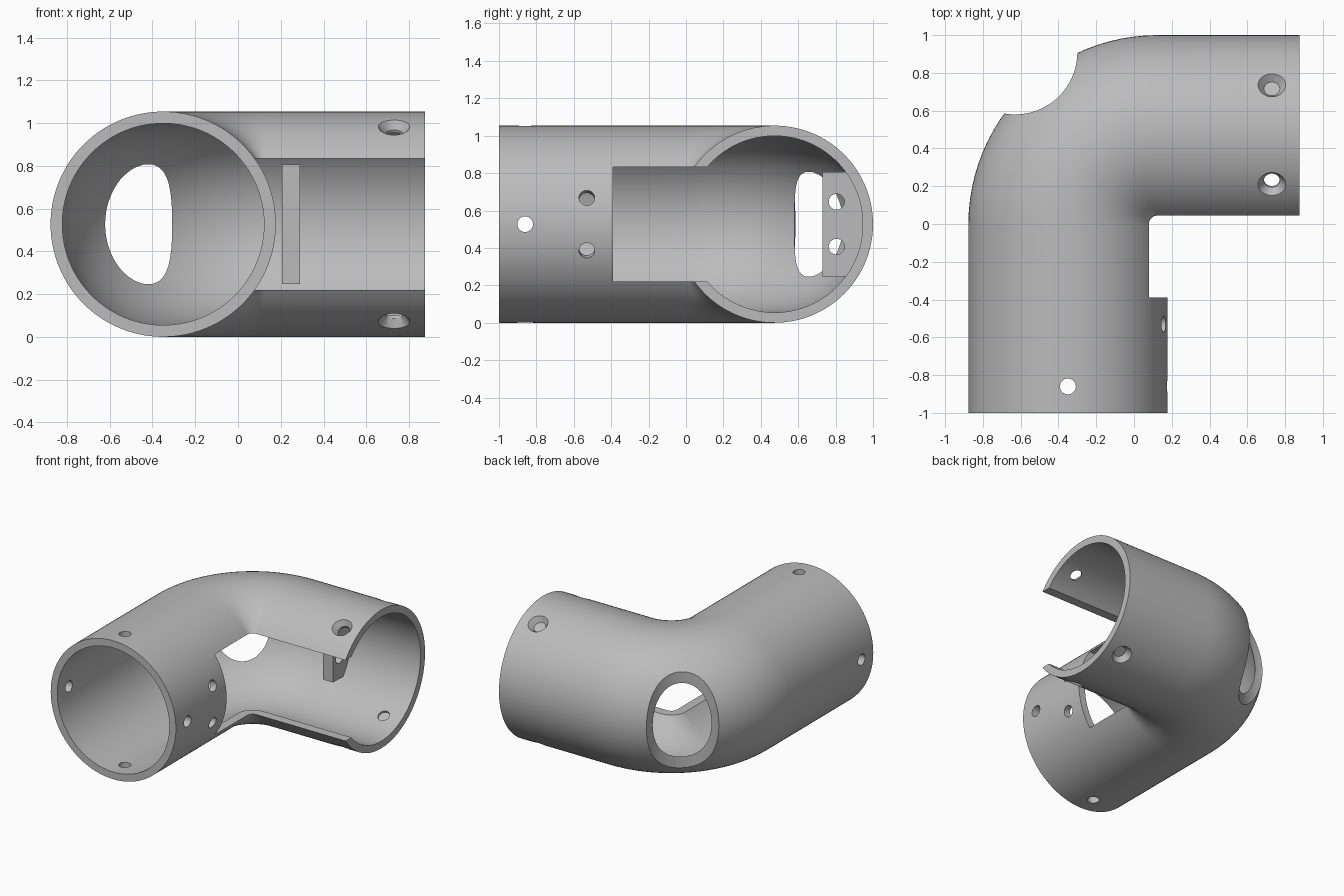
import bpy, bmesh
from math import sin, cos, asin, pi, sqrt, radians
from mathutils import Vector

if "Cube" in bpy.data.objects:
    bpy.data.objects.remove(bpy.data.objects["Cube"])

R_OUT, R_IN, BEND = 0.527, 0.472, 0.475   # pipe radii and bend radius
AX, BY, MID = -0.35, 0.473, 0.527         # leg axes and centre height
CX, CY = AX + BEND, BY - BEND             # bend centre
SLOT = 0.307                              # half height of the inner slot
ARC, GAP = 90, 20                         # segments round the wall and across the slot

grey = bpy.data.materials.new("light_grey")
grey.use_nodes = True
colour = (0.5, 0.5, 0.5, 1)
grey.diffuse_color = colour
grey.node_tree.nodes["Principled BSDF"].inputs["Base Color"].default_value = colour


def make_object(name, bm):
    bmesh.ops.recalc_face_normals(bm, faces=bm.faces)
    mesh = bpy.data.meshes.new(name)
    bm.to_mesh(mesh)
    bm.free()
    obj = bpy.data.objects.new(name, mesh)
    bpy.context.collection.objects.link(obj)
    mesh.materials.append(grey)
    return obj


def activate(obj):
    bpy.ops.object.select_all(action='DESELECT')
    obj.select_set(True)
    bpy.context.view_layer.objects.active = obj


def drill(target, start, end, r1, r2=None, segments=32):
    """Cut a straight or tapered round hole between two points."""
    start, end = Vector(start), Vector(end)
    axis = end - start
    bm = bmesh.new()
    bmesh.ops.create_cone(bm, cap_ends=True, segments=segments, radius1=r1,
                          radius2=r1 if r2 is None else r2, depth=axis.length)
    turn = axis.to_track_quat('Z', 'Y').to_matrix().to_4x4()
    bmesh.ops.transform(bm, matrix=turn, verts=bm.verts)
    bmesh.ops.translate(bm, vec=(start + end) / 2, verts=bm.verts)
    cutter = make_object("hole_cutter", bm)
    cutter.hide_render = True
    activate(target)
    mod = target.modifiers.new("hole", 'BOOLEAN')
    mod.operation, mod.solver, mod.object = 'DIFFERENCE', 'EXACT', cutter
    bpy.ops.object.modifier_apply(modifier=mod.name)
    bpy.data.objects.remove(cutter)


# Path stations: front leg, bend, side leg
stations = [("front", y) for y in (-1, -0.8, -0.6, -0.39, -0.2)]
stations += [("bend", i * pi / 48) for i in range(25)]
stations += [("side", x) for x in (0.3, 0.5, 0.7, 0.875)]
COLLAR = 3                                # first cells form a full ring


def place(station, u, dz):
    kind, t = station
    if kind == "front":
        return (AX - u, t, MID + dz)
    if kind == "side":
        return (t, BY + u, MID + dz)
    return (CX - (BEND + u) * cos(t), CY + (BEND + u) * sin(t), MID + dz)


def section(r):
    s = asin(SLOT / r)
    angles = [s + (2 * pi - 2 * s) * j / ARC for j in range(ARC)]
    angles += [-s + 2 * s * j / GAP for j in range(GAP)]
    return [(-r * cos(a), r * sin(a)) for a in angles]


# Elbow pipe: full ring at the front, open along the inside of the bend
bm = bmesh.new()
walls = [section(R_OUT), section(R_IN)]
count, cells = ARC + GAP, len(stations) - 1
cache = {}


def vert(i, j, w):
    key = (i, j % count, w)
    if key not in cache:
        cache[key] = bm.verts.new(place(stations[i], *walls[w][j % count]))
    return cache[key]


def solid(i, j):
    return 0 <= i < cells and (j % count < ARC or i < COLLAR)


for i in range(cells):
    for j in range(count):
        if not solid(i, j):
            continue
        for w in (0, 1):
            bm.faces.new([vert(i, j, w), vert(i + 1, j, w),
                          vert(i + 1, j + 1, w), vert(i, j + 1, w)])
        borders = [((i - 1, j), (i, j), (i, j + 1)),
                   ((i + 1, j), (i + 1, j), (i + 1, j + 1)),
                   ((i, j - 1), (i, j), (i + 1, j)),
                   ((i, j + 1), (i, j + 1), (i + 1, j + 1))]
        for neighbour, p, q in borders:
            if not solid(*neighbour):
                bm.faces.new([vert(*p, 0), vert(*q, 0), vert(*q, 1), vert(*p, 1)])
pipe = make_object("elbow_pipe", bm)

# Large opening on the outside of the bend
drill(pipe, (-0.63, 0.91, -0.2), (-0.63, 0.91, 1.3), 0.33, segments=96)


def front_hole(angle, y):
    d = Vector((cos(angle), 0, sin(angle)))
    c = Vector((AX, y, MID))
    drill(pipe, c + d * 0.4, c + d * 0.6, 0.042)


# Plain holes round the front leg
for k in range(4):
    front_hole(k * pi / 2, -0.86)
for side in (-1, 1):
    front_hole(side * radians(15.5), -0.53)

# Countersunk holes near the end of the side leg
for sy in (-1, 1):
    for sz in (-1, 1):
        d = Vector((0, sy * 0.5, sz * sqrt(0.75)))
        c = Vector((0.73, BY, MID))
        drill(pipe, c + d * 0.4, c + d * 0.6, 0.042)
        drill(pipe, c + d * 0.485, c + d * 0.565, 0.042, 0.102)

# Mounting tab on the inner wall of the side leg
bm = bmesh.new()
heights = [0.28 - 0.56 * k / 16 for k in range(17)]
outline = [(0.73, -0.28), (0.73, 0.28)]
outline += [(BY + sqrt(0.25 - h * h), h) for h in heights]
face = bm.faces.new([bm.verts.new((0.205, y, MID + h)) for y, h in outline])
grown = bmesh.ops.extrude_face_region(bm, geom=[face])
bmesh.ops.translate(bm, vec=(0.085, 0, 0),
                    verts=[g for g in grown["geom"] if isinstance(g, bmesh.types.BMVert)])
tab = make_object("mounting_tab", bm)
for dz in (-0.12, 0.12):
    drill(tab, (0.1, 0.805, MID + dz), (0.4, 0.805, MID + dz), 0.042)

for obj in (pipe, tab):
    activate(obj)
    bpy.ops.object.shade_smooth_by_angle(angle=radians(30))
